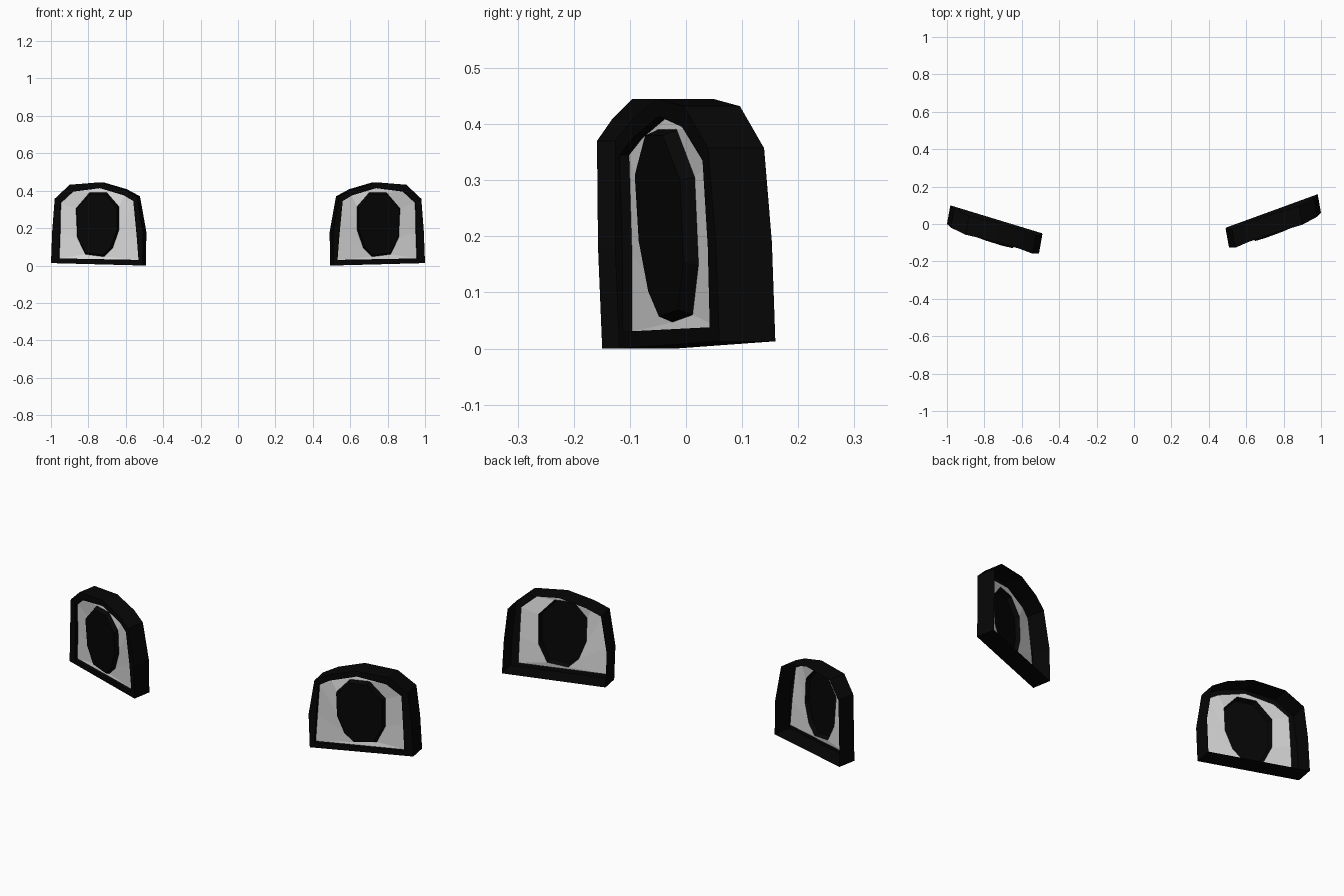
import bpy

if "Cube" in bpy.data.objects:
    bpy.data.objects.remove(bpy.data.objects["Cube"])

# Face-on loops (distance from centre line, height), all with matching points
OUTER = [(1, .013), (.993, .19), (.98, .357), (.9, .432), (.738, .445),
         (.612, .408), (.542, .37), (.508, .18), (.51, 0)]
INNER = [(.958, .038), (.953, .18), (.95, .335), (.885, .395), (.74, .414),
         (.61, .375), (.56, .345), (.543, .17), (.532, .03)]
PUPIL = [(.82, .06), (.863, .15), (.87, .305), (.797, .39), (.705, .39),
         (.64, .315), (.64, .19), (.673, .095), (.72, .047)]
# Slight warp of the frame depth, per loop point
WARP = [-.002, .005, .006, -.003, .01, .01, .003, .004, 0]
N = len(OUTER)
DEPTH = .1


def material(name, value):
    m = bpy.data.materials.new(name)
    m.diffuse_color = (value, value, value, 1)
    m.use_nodes = True
    m.node_tree.nodes["Principled BSDF"].inputs["Base Color"].default_value = m.diffuse_color
    return m


black = material("black", .0018)
white = material("off_white", .72)


def shrink(loop, k):
    cu = sum(p[0] for p in loop) / N
    cz = sum(p[1] for p in loop) / N
    return [(cu + (u - cu) * k, cz + (z - cz) * k) for u, z in loop]


def build(name, verts, faces, mat):
    me = bpy.data.meshes.new(name)
    me.from_pydata(verts, [], faces)
    me.materials.append(mat)
    ob = bpy.data.objects.new(name, me)
    bpy.context.collection.objects.link(ob)


def band(a, b, flip):
    """Quads joining loop a to loop b."""
    quads = [(a + i, a + (i + 1) % N, b + (i + 1) % N, b + i) for i in range(N)]
    return [q[::-1] for q in quads] if flip else quads


def eye(side, label, y0, slope):
    def place(loop, depth, warp=1):
        # Slanted, slightly forward-leaning plane, pushed back by depth
        return [(side * (u - .18 * depth),
                 y0 + slope * (u - .508) - .06 * z + depth + warp * w, z)
                for (u, z), w in zip(loop, WARP)]

    flip = side < 0
    # Frame: outer wall, front rim and a shallow step inside, open at the back
    verts = (place(OUTER, DEPTH) + place(OUTER, 0)
             + place(INNER, 0) + place(INNER, .017))
    faces = band(0, N, flip) + band(N, 2 * N, flip) + band(2 * N, 3 * N, flip)
    build(label + "_eye_frame", verts, faces, black)

    # White sheet around the pupil
    verts = place(INNER, .017) + place(PUPIL, .02, 0)
    build(label + "_eye_white", verts, band(0, N, flip), white)

    # Pupil: raised cap with bevelled sides
    verts = place(PUPIL, .02, 0) + place(shrink(PUPIL, .94), -.004, 0)
    cap = tuple(range(N, 2 * N))
    faces = band(0, N, flip) + [cap[::-1] if flip else cap]
    build(label + "_pupil", verts, faces, black)


eye(-1, "left", -.15, .31)
eye(1, "right", -.12, .37)
